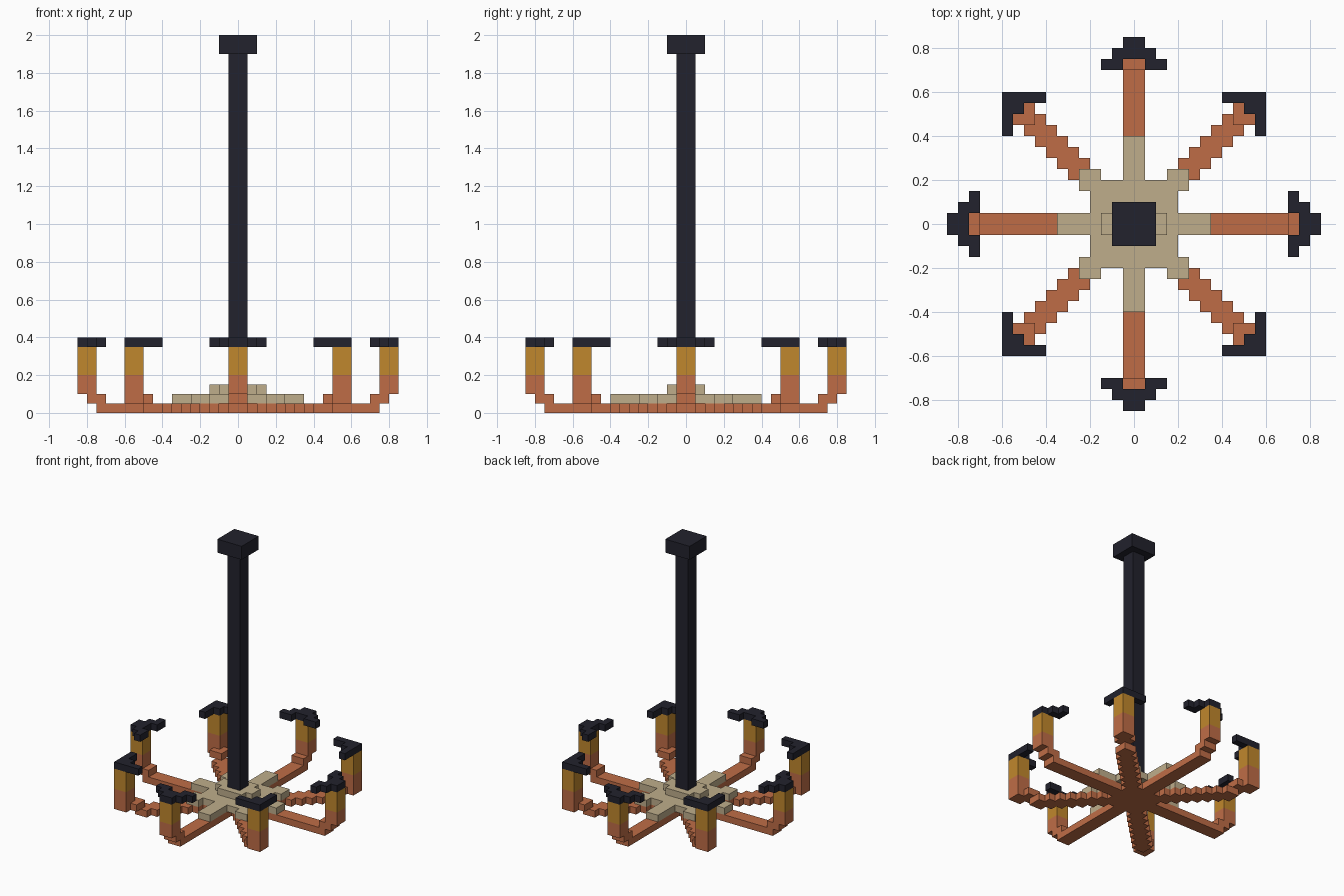
import bpy
import bmesh
from math import radians

UNIT = 0.05  # edge length of one block

cube = bpy.data.objects.get("Cube")
if cube:
    bpy.data.objects.remove(cube, do_unlink=True)


def material(name, rgb):
    mat = bpy.data.materials.new(name)
    mat.use_nodes = True
    color = (*rgb, 1.0)
    mat.diffuse_color = color
    mat.node_tree.nodes["Principled BSDF"].inputs["Base Color"].default_value = color
    return mat


DARK = material("dark_iron", (0.016, 0.016, 0.026))
COPPER = material("copper", (0.52, 0.152, 0.062))
TAN = material("tan", (0.52, 0.42, 0.26))
GOLD = material("amber", (0.53, 0.245, 0.026))


def box(x0, x1, y0, y1, z0, z1):
    """Set of unit blocks filling a box."""
    return {(x, y, z) for x in range(x0, x1) for y in range(y0, y1) for z in range(z0, z1)}


def square(lo, z0, z1):
    """Two-block-wide square post on the diagonal."""
    return box(lo, lo + 2, lo, lo + 2, z0, z1)


def turn(cells, quarter):
    """Rotate blocks by quarter turns about the vertical axis."""
    for _ in range(quarter):
        cells = {(-y - 1, x, z) for x, y, z in cells}
    return cells


# Unit-cube faces keyed by outward direction
SIDES = {}
for axis in range(3):
    for sign in (0, 1):
        u, v = (axis + 1) % 3, (axis + 2) % 3
        loop = []
        for a, b in ((0, 0), (1, 0), (1, 1), (0, 1)):
            corner = [0, 0, 0]
            corner[axis], corner[u], corner[v] = sign, a, b
            loop.append(corner)
        normal = [0, 0, 0]
        normal[axis] = 2 * sign - 1
        SIDES[tuple(normal)] = loop if sign else loop[::-1]


def build(name, cells, mat):
    """Skin the blocks with their outer faces and merge the flat areas."""
    bm = bmesh.new()
    for cell in cells:
        for normal, loop in SIDES.items():
            if tuple(c + n for c, n in zip(cell, normal)) not in cells:
                bm.faces.new([bm.verts.new([(c + k) * UNIT for c, k in zip(cell, corner)])
                              for corner in loop])
    bmesh.ops.remove_doubles(bm, verts=bm.verts, dist=UNIT / 10)
    bmesh.ops.dissolve_limit(bm, angle_limit=radians(1), verts=bm.verts, edges=bm.edges)
    mesh = bpy.data.meshes.new(name)
    bm.to_mesh(mesh)
    bm.free()
    mesh.materials.append(mat)
    obj = bpy.data.objects.new(name, mesh)
    bpy.context.collection.objects.link(obj)


# Straight arm along +x: floor bar, rising step, upright holder
straight_arm = box(0, 15, -1, 1, 0, 1) | box(14, 16, -1, 1, 1, 2) | box(15, 17, -1, 1, 2, 4)
straight_shade = box(15, 17, -1, 1, 4, 7)
straight_cap = box(16, 17, -1, 1, 7, 8) | box(15, 16, -2, 2, 7, 8)
straight_cap |= box(14, 15, 1, 3, 7, 8) | box(14, 15, -3, -1, 7, 8)

# Diagonal arm: stair-stepped floor bar, rising step, upright holder
diagonal_arm = square(9, 1, 2) | square(10, 1, 4)
for step in range(9):
    diagonal_arm |= square(step, 0, 1)
diagonal_shade = square(10, 4, 7)
diagonal_cap = square(10, 7, 8) | box(8, 12, 11, 12, 7, 8) | box(11, 12, 8, 12, 7, 8)

# Eight arms share one base; each carries its own shade and cap
base = set()
for q, (side, corner) in enumerate((("left", "back_left"), ("back", "back_right"),
                                    ("right", "front_right"), ("front", "front_left"))):
    base |= turn(straight_arm | diagonal_arm, q)
    build(side + "_shade", turn(straight_shade, q), GOLD)
    build(side + "_cap", turn(straight_cap, q), DARK)
    build(corner + "_shade", turn(diagonal_shade, q), GOLD)
    build(corner + "_cap", turn(diagonal_cap, q), DARK)
build("arms", base, COPPER)

# Hub plate with short tongues over the arms, and a raised boss
hub = box(-4, 4, -4, 4, 1, 2) | box(-7, 7, -1, 1, 1, 2) | box(-1, 1, -8, 8, 1, 2)
for q in range(4):
    hub |= turn(square(3, 1, 2), q)
hub |= box(-2, 2, -2, 2, 2, 3) | box(-3, 3, -1, 1, 2, 3)
build("hub", hub, TAN)

# Hanging rod with ceiling mount
build("rod", box(-1, 1, -1, 1, 3, 38), DARK)
build("ceiling_mount", box(-2, 2, -2, 2, 38, 40), DARK)
